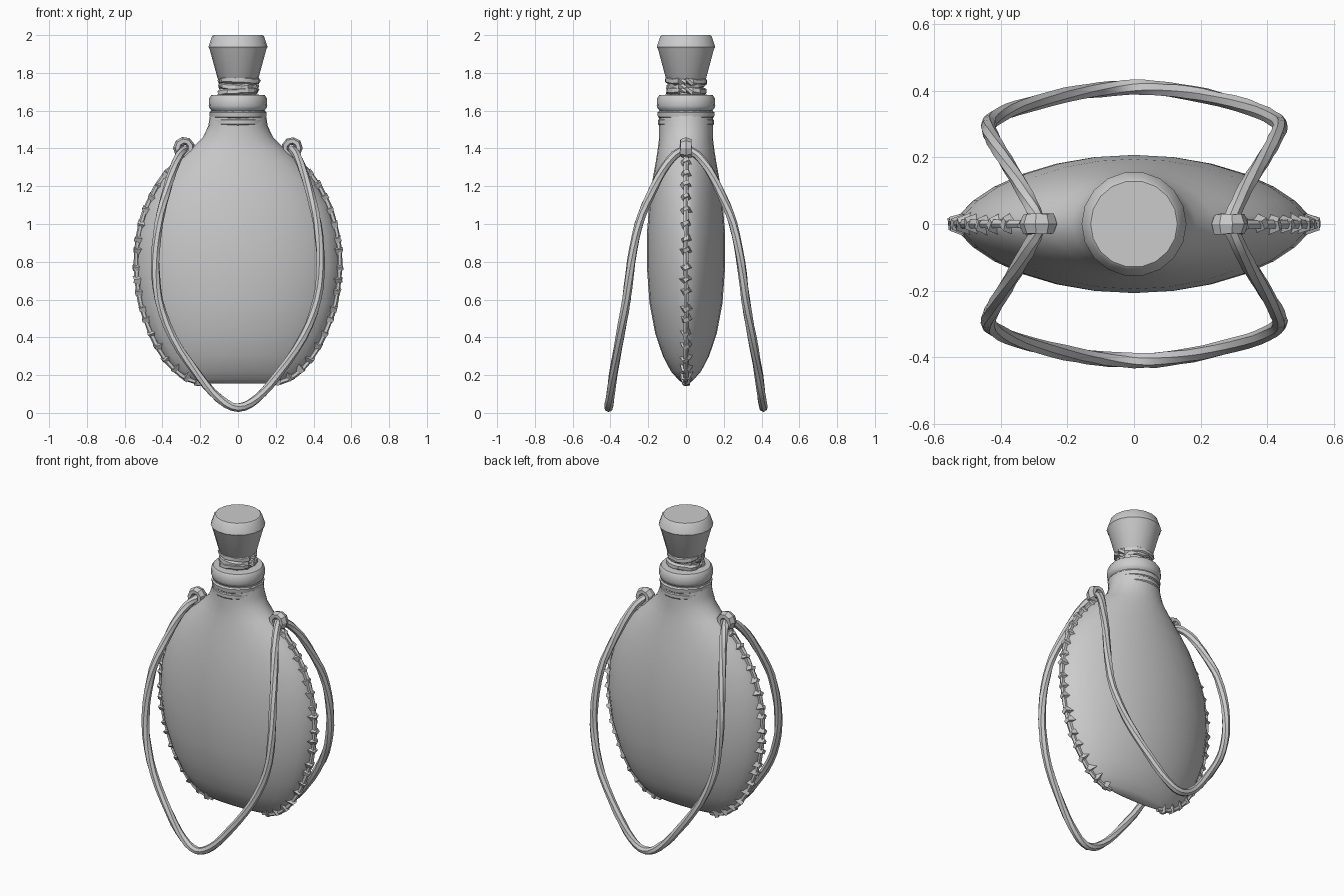
import bpy, bmesh, math, random
from mathutils import Vector, Matrix

random.seed(4)
cube = bpy.data.objects.get("Cube")
if cube:
    bpy.data.objects.remove(cube)

grey = bpy.data.materials.new("plain_grey")
grey.use_nodes = True
colour = (0.6, 0.6, 0.6, 1)
grey.diffuse_color = colour
grey.node_tree.nodes["Principled BSDF"].inputs["Base Color"].default_value = colour


def finish(name, bm, angle=30):
    """Turn a bmesh into a shaded object."""
    bmesh.ops.recalc_face_normals(bm, faces=bm.faces)
    mesh = bpy.data.meshes.new(name)
    bm.to_mesh(mesh)
    bm.free()
    mesh.materials.append(grey)
    obj = bpy.data.objects.new(name, mesh)
    bpy.context.collection.objects.link(obj)
    bpy.ops.object.select_all(action='DESELECT')
    obj.select_set(True)
    bpy.context.view_layer.objects.active = obj
    bpy.ops.object.shade_smooth_by_angle(angle=math.radians(angle))
    return obj


def loft(bm, rings, closed=False):
    """Skin a list of point rings; cap both ends unless closed."""
    loops = [[bm.verts.new(p) for p in ring] for ring in rings]
    n = len(loops[0])
    for a, b in zip(loops, loops[1:] + (loops[:1] if closed else [])):
        for i in range(n):
            j = (i + 1) % n
            bm.faces.new((a[i], a[j], b[j], b[i]))
    if not closed:
        bm.faces.new(loops[0])
        bm.faces.new(loops[-1])


def lathe(name, profile, sides, angle=30):
    bm = bmesh.new()
    loft(bm, [[(r * math.cos(math.tau * i / sides), r * math.sin(math.tau * i / sides), z)
               for i in range(sides)] for r, z in profile])
    return finish(name, bm, angle)


def spline(points, steps):
    """Smooth path through the points (Catmull-Rom)."""
    pts = [Vector(p) for p in points]
    pts = [2 * pts[0] - pts[1]] + pts + [2 * pts[-1] - pts[-2]]
    out = []
    for a, b, c, d in zip(pts, pts[1:], pts[2:], pts[3:]):
        for s in range(steps):
            t = s / steps
            out.append(0.5 * (2 * b + (c - a) * t + (2 * a - 5 * b + 4 * c - d) * t * t
                              + (3 * b - a - 3 * c + d) * t ** 3))
    return out + [pts[-2]]


def tube(bm, path, radius, sides=7, closed=False, twist=0.0, jitter=0.0, flat=1.0):
    rings = []
    for k, p in enumerate(path):
        nxt = path[(k + 1) % len(path)] if closed or k + 1 < len(path) else p
        prv = path[k - 1] if closed or k else p
        tangent = (nxt - prv).normalized()
        side = tangent.cross(Vector((0, 1, 0)))
        if side.length < 0.2:
            side = tangent.cross(Vector((0, 0, 1)))
        side.normalize()
        up = side.cross(tangent)
        ring = []
        for i in range(sides):
            a = math.tau * i / sides + twist * k
            r = radius * (1 + random.uniform(-jitter, jitter))
            ring.append(p + side * r * math.cos(a) + up * r * flat * math.sin(a))
        rings.append(ring)
    loft(bm, rings, closed)


# Body: lens-shaped sections (height, half width, half depth, edge sharpness)
sections = [(0.155, 0.17, 0.015, 0.3), (0.175, 0.25, 0.04, 0.3), (0.22, 0.32, 0.08, 0.3),
            (0.3, 0.39, 0.122, 0.3), (0.42, 0.455, 0.163, 0.3), (0.58, 0.51, 0.193, 0.3),
            (0.77, 0.535, 0.207, 0.3), (0.95, 0.52, 0.207, 0.3), (1.1, 0.475, 0.195, 0.3),
            (1.23, 0.405, 0.178, 0.28), (1.33, 0.32, 0.16, 0.22), (1.4, 0.245, 0.149, 0.14),
            (1.46, 0.185, 0.142, 0.05), (1.52, 0.157, 0.142, 0), (1.6, 0.145, 0.142, 0)]
sides = 28
bm = bmesh.new()
rings = []
for z, w, d, p in sections:
    ring = []
    for i in range(sides):
        a = math.tau * i / sides
        s = math.sin(a)
        ring.append((w * math.cos(a), d * s * abs(s) ** p, z))
    rings.append(ring)
loft(bm, rings)
finish("flask_body", bm, 40)

# Seam welt and lacing down each edge of the body
edge = spline([(w + 0.004, 0, z) for z, w, d, p in sections[:12]], 6)
lengths = [0]
for a, b in zip(edge, edge[1:]):
    lengths.append(lengths[-1] + (b - a).length)
stitch_count = 20
for side, sx in (("left", 1), ("right", -1)):
    mirror = Matrix.Diagonal((sx, 1, 1, 1))
    bm = bmesh.new()
    tube(bm, edge[::2], 0.014, 6, jitter=0.15)
    bm.transform(mirror)
    finish(side + "_seam", bm)

    bm = bmesh.new()
    for n in range(stitch_count):
        goal = lengths[-1] * (n + 0.5) / stitch_count
        k = min(range(1, len(edge) - 1), key=lambda i: abs(lengths[i] - goal))
        tangent = (edge[k + 1] - edge[k - 1]).normalized()
        out = Vector((tangent.z, 0, -tangent.x))
        across = Vector((0, 1, 0))
        frame = Matrix((out, across, tangent)).transposed().to_4x4()
        frame.translation = edge[k] - out * 0.008
        lean = Matrix.Rotation(random.uniform(0.3, 0.7), 4, 'X')
        made = bmesh.ops.create_cube(bm, size=1)["verts"]
        for v in made:
            taper = 0.5 if v.co.x > 0 else 1.0
            v.co = Vector((v.co.x * 0.05, v.co.y * 0.058 * taper, v.co.z * 0.04 * taper))
            v.co += Vector([random.uniform(-0.004, 0.004) for _ in range(3)])
        bmesh.ops.transform(bm, matrix=frame @ lean, verts=made)
    bm.transform(mirror)
    finish(side + "_lacing", bm, 25)

    # Knotted ring holding the straps
    bm = bmesh.new()
    circle = [Vector((0.285 + 0.036 * math.cos(math.tau * i / 9), 0,
                      1.402 + 0.038 * math.sin(math.tau * i / 9))) for i in range(9)]
    tube(bm, circle, 0.021, 6, closed=True, jitter=0.1, flat=1.6)
    bm.transform(mirror)
    finish(side + "_strap_ring", bm)

# Hanging straps, front and back
half = [(0.285, 0.0, 1.395), (0.31, 0.06, 1.365), (0.345, 0.125, 1.28), (0.385, 0.19, 1.15),
        (0.42, 0.25, 1.0), (0.437, 0.29, 0.8), (0.42, 0.315, 0.6), (0.345, 0.35, 0.4),
        (0.21, 0.385, 0.2), (0.1, 0.403, 0.075)]
loop = half + [(0, 0.41, 0.028)] + [(-x, y, z) for x, y, z in reversed(half)]
for name, sy in (("front_strap", -1), ("back_strap", 1)):
    bm = bmesh.new()
    tube(bm, spline(loop, 3), 0.023, 7, twist=0.12, jitter=0.07)
    bm.transform(Matrix.Diagonal((1, sy, 1, 1)))
    finish(name, bm, 35)

# Ribbed collar around the mouth
lathe("neck_collar", [(0.135, 1.515), (0.149, 1.53), (0.149, 1.55), (0.138, 1.558),
                      (0.149, 1.566), (0.152, 1.59), (0.139, 1.6), (0.15, 1.612),
                      (0.155, 1.625), (0.153, 1.665), (0.142, 1.682), (0.1, 1.685)], 20)

# Rough cord bound under the stopper
for n, (z, r, tilt) in enumerate([(1.702, 0.092, 0.06), (1.732, 0.088, -0.09), (1.757, 0.096, 0.05)]):
    bm = bmesh.new()
    path = []
    for i in range(18):
        a = math.tau * i / 18
        rr = r + random.uniform(-0.006, 0.006)
        path.append(Vector((rr * math.cos(a), rr * math.sin(a),
                            z + tilt * rr * math.cos(a + n) + random.uniform(-0.004, 0.004))))
    tube(bm, path, 0.02, 6, closed=True, jitter=0.18)
    finish("stopper_cord_" + str(n + 1), bm, 25)

# Flared stopper with a bevelled top
lathe("stopper", [(0.09, 1.66), (0.09, 1.75), (0.108, 1.77), (0.15, 1.925), (0.157, 1.937),
                  (0.138, 1.993), (0.13, 2.0)], 18)
